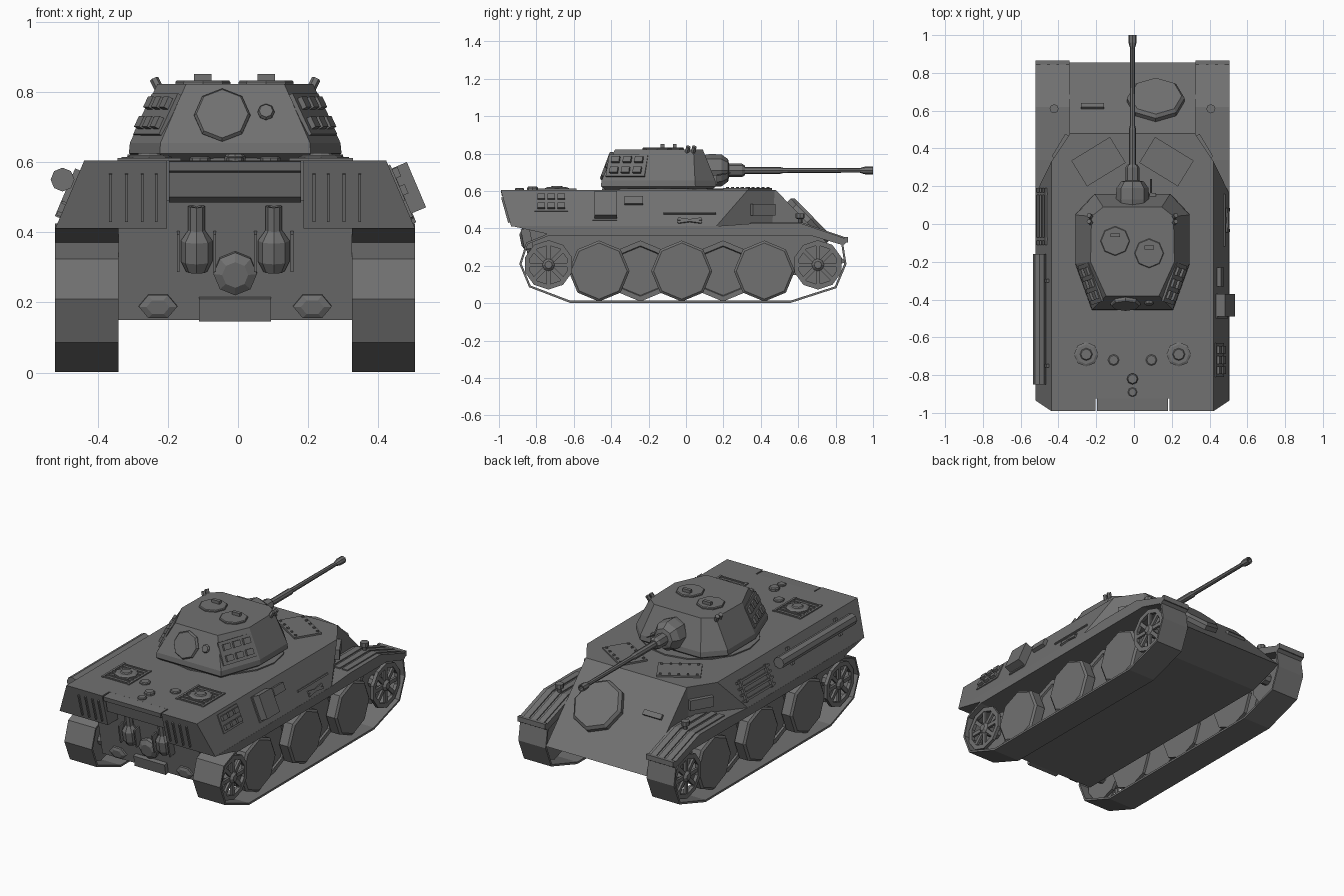
import bpy, bmesh, math
from mathutils import Vector, Matrix

cube = bpy.data.objects.get("Cube")
if cube:
    bpy.data.objects.remove(cube, do_unlink=True)

CX = -0.008
grey = bpy.data.materials.new("armour grey")
grey.use_nodes = True
grey.diffuse_color = (0.165, 0.165, 0.165, 1)
grey.node_tree.nodes["Principled BSDF"].inputs["Base Color"].default_value = (0.165, 0.165, 0.165, 1)


def finish(name, bm, matrix=Matrix()):
    bmesh.ops.transform(bm, matrix=matrix, verts=bm.verts)
    bmesh.ops.remove_doubles(bm, verts=bm.verts, dist=1e-5)
    bmesh.ops.recalc_face_normals(bm, faces=bm.faces)
    me = bpy.data.meshes.new(name)
    bm.to_mesh(me)
    bm.free()
    me.materials.append(grey)
    ob = bpy.data.objects.new(name, me)
    bpy.context.collection.objects.link(ob)
    return ob


def loft(name, rings, caps=True):
    bm = bmesh.new()
    loops = [[bm.verts.new(p) for p in r] for r in rings]
    n = len(rings[0])
    for a, b in zip(loops, loops[1:]):
        for i in range(n):
            j = (i + 1) % n
            bm.faces.new((a[i], a[j], b[j], b[i]))
    if caps:
        bm.faces.new(loops[0])
        bm.faces.new(loops[-1])
    return finish(name, bm)


def extrude(name, profile, x0, x1, caps=True):
    return loft(name, [[(x, y, z) for y, z in profile] for x in (x0, x1)], caps)


def lathe(name, profile, n, matrix, closed=False):
    bm = bmesh.new()
    rows = [[bm.verts.new((r * math.cos(k * math.tau / n), r * math.sin(k * math.tau / n), h))
             for k in range(n)] for r, h in profile]
    pairs = list(zip(rows, rows[1:])) + ([(rows[-1], rows[0])] if closed else [])
    for a, b in pairs:
        for k in range(n):
            j = (k + 1) % n
            bm.faces.new((a[k], a[j], b[j], b[k]))
    return finish(name, bm, matrix)


def box(name, size, matrix):
    bm = bmesh.new()
    bmesh.ops.create_cube(bm, size=1)
    bmesh.ops.scale(bm, vec=size, verts=bm.verts)
    return finish(name, bm, matrix)


def disc(name, r, h, matrix, n=8, inner=0.8):
    return lathe(name, [(0, -.005), (r, -.005), (r, h * .6), (r * inner, h), (0, h)], n, matrix)


def frame(origin, xdir, up):
    # local x and y lie on the surface, local z points out
    x = Vector(xdir).normalized()
    z = x.cross(Vector(up)).normalized()
    m = Matrix((x, z.cross(x), z)).transposed().to_4x4()
    return Matrix.Translation(origin) @ m


def axis(origin, d):
    return Matrix.Translation(origin) @ Vector((0, 0, 1)).rotation_difference(Vector(d)).to_matrix().to_4x4()


def flat(x, y, z):
    return Matrix.Translation((x, y, z))


def side(s, y, z):
    return frame((CX + s * (.513 - (z - .41) * .426), y, z), (0, s, 0), (-s * .426, 0, 1))


def rear(x, z):
    return frame((x, -.79 - (z - .15) * .198, z), (1, 0, 0), (0, -.198, 1))


def overhang(x, z):
    return frame((x, -.935 - (z - .41) * .28, z), (1, 0, 0), (0, -.28, 1))


def glacis(x, y):
    return frame((x, y, .605 - (y - .48) * 1.026), (-1, 0, 0), (0, -1, 1.026))


def turret_rear(x, z):
    return frame((x, -.455 + (z - .62) * .375, z), (1, 0, 0), (0, .375, 1))


# Hull core and flared side hulls
core = [(-.925, .605), (-.915, .49), (-.857, .49), (-.79, .15), (.64, .15), (.855, .22), (.48, .605)]
extrude("hull_core", core, CX - .333, CX + .333)
for s in (1, -1):
    X = lambda v: CX + s * v
    low = [(X(x), y, .41) for x, y in ((.195, -.935), (.513, -.935), (.513, .16), (.333, .46), (.195, .46))]
    top = [(X(x), y, .605) for x, y in ((.195, -.99), (.43, -.99), (.43, .33), (.333, .475), (.195, .475))]
    loft("side_hull", [low, top])
    fender = [(-.93, .412), (-.74, .37), (.64, .37), (.84, .31), (.865, .33), (.84, .35), (.62, .425), (.34, .425), (.16, .412)]
    extrude("fender", fender, X(.333), X(.513))
    for x in (.37, .42, .47):
        extrude("fender_rib", [(.345, .42), (.345, .432), (.62, .432), (.85, .353), (.85, .34)], X(x - .018), X(x + .018))
    box("fender_flap", (.18, .02, .03), flat(X(.423), .855, .34))

    # Track band
    path = [(-.62, .008), (-.835, .09), (-.885, .21), (-.85, .32), (-.74, .365),
            (.70, .365), (.835, .32), (.852, .21), (.80, .085), (.56, .008)]
    band = extrude("track", path, X(.333), X(.513), caps=False)
    mod = band.modifiers.new("thickness", 'SOLIDIFY')
    mod.thickness = .012
    mod.offset = 0

    # Interleaved road wheels: plain outer discs, rimmed inner ones
    for i in range(5):
        m = axis((X(.43), -.465 + i * .221, .172), (s, 0, 0))
        if i % 2 == 0:
            lathe("outer_road_wheel", [(0, -.02), (.163, -.02), (.163, .035), (.15, .045), (0, .045)], 8, m)
            disc("inner_road_wheel", .155, .025, m @ flat(0, 0, -.07))
        else:
            lathe("middle_road_wheel", [(0, -.06), (.163, -.06), (.163, -.025), (.135, -.025), (.13, -.035), (0, -.035)], 8, m)
    # Spoked end wheels with backing plate
    for y in (-.735, .705):
        m = axis((X(.43), y, .205), (s, 0, 0))
        for h in (-.05, .045):
            lathe("wheel_rim", [(.105, h), (.132, h), (.132, h + .02), (.105, h + .02)], 10, m, closed=True)
        lathe("wheel_hub", [(0, -.09), (.035, -.09), (.035, .06), (.02, .075), (0, .075)], 8, m)
        lathe("wheel_backing", [(0, -.05), (.12, -.05), (.12, -.035), (0, -.035)], 10, m)
        for k in range(8):
            r = Matrix.Rotation(k * math.tau / 8, 4, 'Z')
            box("wheel_spoke", (.09, .022, .014), m @ r @ flat(.07, 0, .055))

    # Rear vents, exhausts and lower caps
    for x in (.225, .265, .31, .355):
        box("rear_vent_rib", (.008, .14, .02), overhang(X(x), .50))
    ex = rear(X(.11), .29)
    lift = ex @ flat(0, 0, .012) @ Matrix.Rotation(-math.pi / 2, 4, 'X')
    lathe("exhaust", [(0, 0), (.03, 0), (.045, .03), (.045, .09), (.024, .12), (.024, .19), (.016, .19), (0, .17)], 8, lift)
    for dx in (-.052, .052):
        box("exhaust_guard", (.008, .11, .05), ex @ flat(dx, .06, .02))
    disc("rear_cap", .055, .018, rear(X(.22), .19) @ Matrix.Diagonal((1, .7, 1, 1)), 6, .6)

    # Engine deck grilles with fan covers
    for dx in (-.085, .085):
        box("grille_edge", (.012, .21, .01), flat(X(.245 + dx), -.69, .607))
    for k in range(7):
        box("grille_slat", (.17, .01, .008), flat(X(.245), -.786 + k * .032, .607))
    disc("fan_cover", .065, .014, flat(X(.245), -.69, .606))
    disc("fan_hub", .035, .02, flat(X(.245), -.69, .606))
    disc("deck_cap", .03, .01, flat(X(.10), -.72, .606))
    # Forward hatch plates with bolts
    hatch = flat(X(.18), .33, .608) @ Matrix.Rotation(s * -.55, 4, 'Z')
    box("crew_hatch", (.24, .16, .014), hatch)
    for k in range(5):
        for dy in (-.065, .065):
            box("hatch_bolt", (.012, .012, .01), hatch @ flat(-.1 + k * .05, dy, .009))
    # Front vision boxes and lamps
    box("side_vision_box", (.05, .14, .06), flat(X(.37), .405, .50) @ Matrix.Rotation(s * .54, 4, 'Z'))
    lathe("lamp", [(0, 0), (.012, 0), (.012, .03), (.024, .035), (.024, .06), (0, .06)], 8, flat(X(.415), .61, .42))

# Rear details
bar = [(-.92, .605), (-.99, .602), (-.985, .575), (-.965, .57), (-.95, .50), (-.92, .485)]
extrude("rear_stowage_bar", bar, CX - .188, CX + .188)
disc("rear_access_cap", .062, .035, rear(CX, .285), 8, .6)
box("tow_block", (.205, .065, .05), rear(CX, .183))
disc("fuel_cap", .025, .01, flat(CX, -.89, .605))
disc("vent_cap", .03, .018, flat(CX, -.82, .605))

# Front plate details
disc("front_round_hatch", .153, .042, glacis(.115, .648), 8, .9)
box("driver_visor", (.12, .03, .03), glacis(-.22, .62))


def link_panel(name, m, w, h, bw, lift):
    box(name + "_panel", (w, h, .012), m)
    for i in (-1, 0, 1):
        for j in (-.5, .5):
            box(name, (bw, h * .26, .024), m @ flat(i * w * .3, j * h * .48, lift))


# Right flank stowage on +x
link_panel("spare_link", side(1, -.72, .54), .18, .11, .04, .01)
box("side_hatch", (.13, .15, .014), side(1, -.435, .51))
box("side_locker", (.12, .14, .075), side(1, -.43, .515) @ flat(0, 0, .015))
box("jack_block", (.10, .045, .045), side(1, -.28, .545))
box("tool_rail", (.28, .01, .016), side(1, .02, .48))
for a in (-.15, .15):
    box("crossed_tool", (.13, .014, .02), side(1, .02, .44) @ Matrix.Rotation(a, 4, 'Z'))

# Left flank tube and rods on -x
tube = axis((-.50, -.85, .55), (0, 1, 0))
lathe("cleaning_rod_tube", [(0, 0), (.034, 0), (.034, .69), (0, .69)], 8, tube)
for y in (-.75, -.3):
    box("tube_strap", (.02, .10, .03), side(-1, y, .53))
for k in range(4):
    box("side_rod", (.30, .012, .025), side(-1, .04, .45 + k * .033))
for y in (-.08, .16):
    box("rod_clamp", (.015, .13, .03), side(-1, y, .50))

# Turret shell
base = [(.20, .16), (.303, .05), (.303, -.21), (.215, -.455)]
roof = [(.155, .09), (.217, .04), (.222, -.20), (.14, -.38)]


def ring(pts, z, k=1.0):
    full = pts + [(-x, y) for x, y in reversed(pts)]
    return [(CX + x * k, (y + .15) * k - .15, z) for x, y in full]


loft("turret", [ring(base, .60, .9), ring(base, .625), ring(base, .655, .99), ring(roof, .822)])
lathe("turret_ring", [(0, .60), (.33, .60), (.33, .612), (0, .612)], 16, flat(CX, -.12, 0))

# Turret stowage and launchers
for s in (1, -1):
    m = frame((CX + s * .222, -.315, .735), (.085, .24 * s, 0), (-s * .085, .04, .19))
    link_panel("turret_link", m, .22, .13, .045, .008)
    for dy in (-.012, .02):
        tilt = axis((CX + s * .205, .01 + dy, .785), (s * .5, .3, 1))
        lathe("smoke_launcher", [(0, 0), (.013, 0), (.013, .06), (0, .06)], 6, tilt)
disc("turret_rear_hatch", .08, .022, turret_rear(-.045, .73), 8, .92)
disc("pistol_port", .024, .018, turret_rear(.08, .74))
for x, y in ((-.10, -.09), (.08, -.155)):
    disc("roof_hatch", .078, .012, flat(x, y, .821), 8, .95)
    box("periscope", (.05, .02, .025), flat(x, y + .03, .838))

# Gun
lathe("mantlet", [(0, .05), (.075, .05), (.088, .13), (.085, .19), (.06, .225), (.036, .23), (.036, .30),
                  (.026, .315), (0, .315)], 8, axis((CX, 0, .71), (0, 1, 0)))
lathe("gun_barrel", [(0, .3), (.019, .3), (.019, .5), (.014, .52), (.012, .93), (.016, .94), (.021, .96),
                     (.021, 1.0), (.014, 1.0), (.012, .95), (0, .95)], 8, axis((CX, 0, .71), (0, 1, 0)))
box("gunner_sight", (.035, .05, .05), flat(.10, .14, .66))
lathe("aerial", [(0, 0), (.004, 0), (.004, .09), (0, .09)], 6, axis((.09, .15, .68), (0, 1, .2)))
